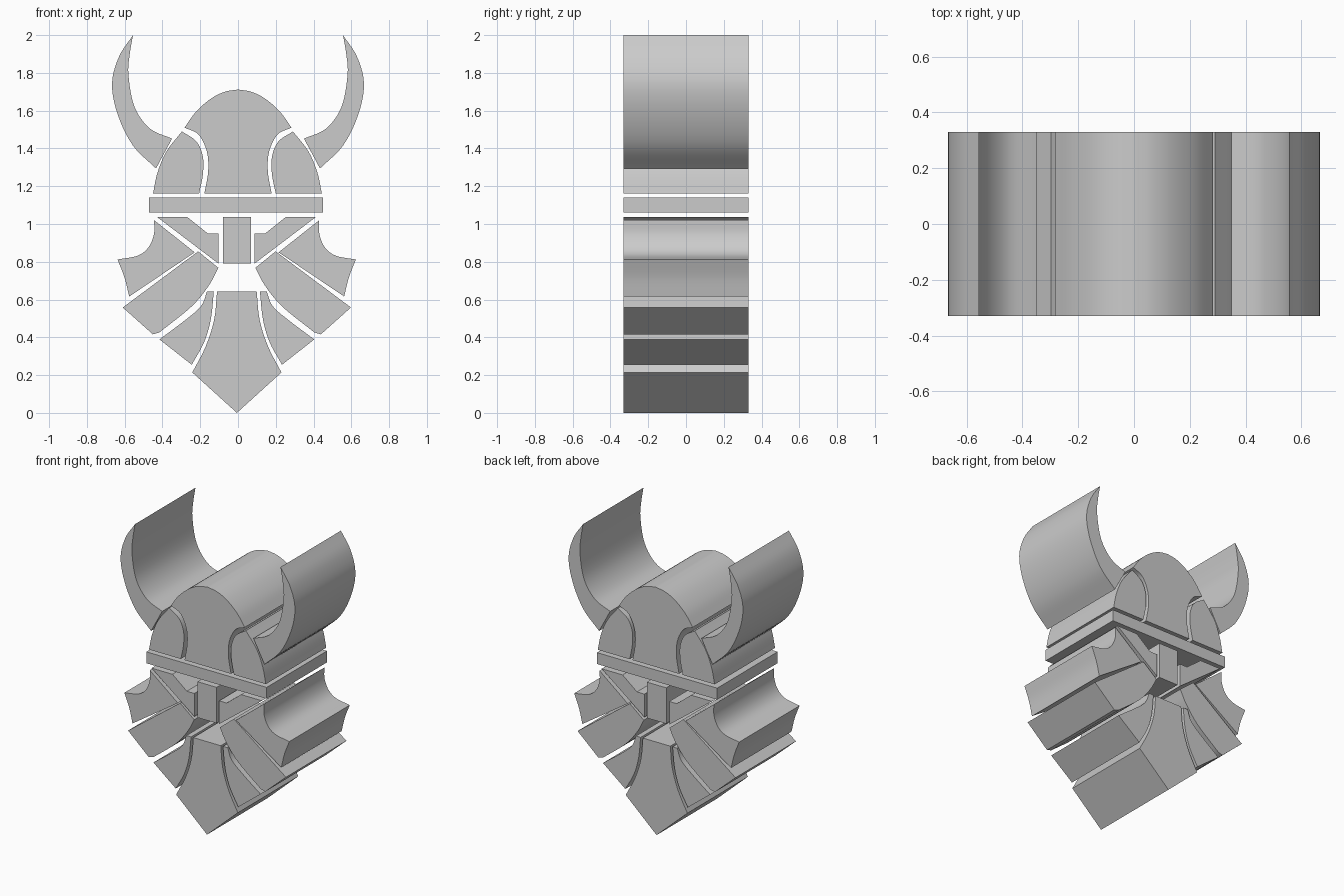
import bpy
import bmesh
from mathutils import Vector

cube = bpy.data.objects.get("Cube")
if cube:
    bpy.data.objects.remove(cube, do_unlink=True)

HALF_DEPTH = 0.33
STEPS = 5

grey = bpy.data.materials.new("plain grey")
grey.use_nodes = True
grey.diffuse_color = (0.6, 0.6, 0.6, 1)
grey.node_tree.nodes["Principled BSDF"].inputs["Base Color"].default_value = (0.6, 0.6, 0.6, 1)


def smooth(points):
    """Catmull-Rom curve through the points; short runs stay straight."""
    p = [Vector(q) for q in points]
    if len(p) < 3:
        return p
    p = [2 * p[0] - p[1]] + p + [2 * p[-1] - p[-2]]
    out = []
    for a, b, c, d in zip(p, p[1:], p[2:], p[3:]):
        for i in range(STEPS):
            t = i / STEPS
            out.append(0.5 * (2 * b + (c - a) * t + (2 * a - 5 * b + 4 * c - d) * t**2
                              + (3 * b - a - 3 * c + d) * t**3))
    return out + [p[-2]]


def outline(runs):
    """Join runs of points into one outline; corners fall between runs."""
    pts = []
    for run in runs:
        for q in smooth(run):
            if not pts or (q - pts[-1]).length > 1e-4:
                pts.append(q)
    if (pts[0] - pts[-1]).length < 1e-4:
        pts.pop()
    return pts


def extrude(name, pts, centre, side=1):
    """Make a slab of full depth from an outline in x and z."""
    bm = bmesh.new()
    face = bm.faces.new([bm.verts.new((centre + side * p.x, -HALF_DEPTH, p.y)) for p in pts])
    res = bmesh.ops.extrude_face_region(bm, geom=[face], use_keep_orig=True)
    verts = [v for v in res["geom"] if isinstance(v, bmesh.types.BMVert)]
    bmesh.ops.translate(bm, vec=(0, 2 * HALF_DEPTH, 0), verts=verts)
    bmesh.ops.recalc_face_normals(bm, faces=bm.faces)
    mesh = bpy.data.meshes.new(name)
    bm.to_mesh(mesh)
    bm.free()
    mesh.materials.append(grey)
    obj = bpy.data.objects.new(name, mesh)
    bpy.context.collection.objects.link(obj)
    bpy.ops.object.select_all(action="DESELECT")
    obj.select_set(True)
    bpy.context.view_layer.objects.active = obj
    bpy.ops.object.shade_smooth_by_angle(angle=0.45)


def pair(name, centre, *runs):
    pts = outline(runs)
    extrude("left_" + name, pts, centre, 1)
    extrude("right_" + name, pts, centre, -1)


def middle(name, centre, *runs):
    """Half outline from top to bottom, mirrored to the other side."""
    half = outline(runs)
    other = [Vector((-p.x, p.y)) for p in reversed(half) if abs(p.x) > 1e-4]
    extrude(name, half + other, centre)


# Horns
pair("horn", 0,
     [(.556, 2), (.63, 1.886), (.667, 1.743), (.637, 1.58), (.556, 1.415), (.434, 1.294)],
     [(.349, 1.452), (.466, 1.505), (.548, 1.62), (.58, 1.79), (.573, 1.9), (.556, 2)])

# Helmet
middle("helmet_crown", 0,
       [(0, 1.712), (.07, 1.7), (.143, 1.664), (.222, 1.595), (.283, 1.51)],
       [(.283, 1.51), (.21, 1.474), (.165, 1.384), (.158, 1.278), (.178, 1.161)])
pair("helmet_side", -.003,
     [(.294, 1.49), (.376, 1.384), (.423, 1.273), (.447, 1.161)],
     [(.203, 1.161), (.183, 1.262), (.183, 1.357), (.217, 1.437), (.294, 1.49)])
middle("helmet_band", -.01, [(.46, 1.14), (.46, 1.061)])

# Face
middle("nose", -.006, [(.074, 1.038), (.074, .79)])
pair("brow", -.008, [(.262, 1.038), (.152, .95)], [(.095, .95), (.095, .79)], [(.422, 1.038)])

# Beard
pair("upper_beard", -.007,
     [(.437, 1.02), (.438, .945), (.468, .875), (.525, .832), (.631, .812)],
     [(.631, .812), (.594, .717), (.569, .616)], [(.222, .85)])
pair("middle_beard", -.006,
     [(.205, .855), (.604, .558)], [(.445, .416)],
     [(.41, .426), (.24, .563), (.148, .675), (.098, .768)])
pair("lower_beard", -.006,
     [(.158, .643), (.19, .565), (.275, .49), (.41, .389)],
     [(.239, .255), (.174, .373), (.138, .495), (.122, .643)])
middle("chin_beard", -.006,
       [(.105, .643), (.12, .495), (.165, .352), (.236, .214)], [(0, 0)])
